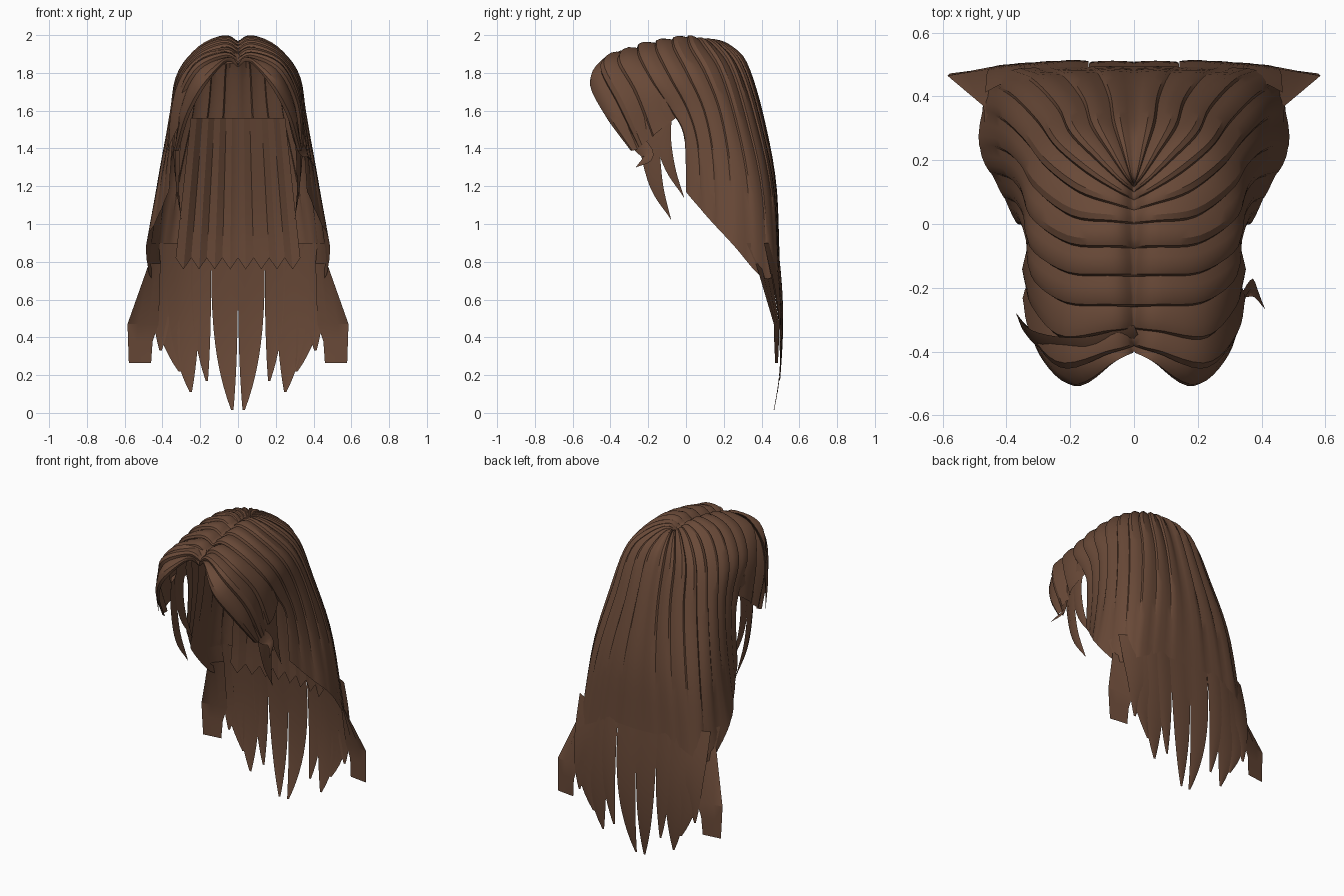
import bpy, bmesh, math
from mathutils import Vector

if "Cube" in bpy.data.objects:
    bpy.data.objects.remove(bpy.data.objects["Cube"])

brown = bpy.data.materials.new("chestnut hair")
brown.diffuse_color = (0.141, 0.067, 0.039, 1)
brown.use_nodes = True
brown.node_tree.nodes["Principled BSDF"].inputs["Base Color"].default_value = brown.diffuse_color


def finish(name, verts, faces, mirror=True, angle=35):
    me = bpy.data.meshes.new(name)
    me.from_pydata(verts, [], faces)
    me.materials.append(brown)
    ob = bpy.data.objects.new(name, me)
    bpy.context.collection.objects.link(ob)
    if mirror:
        ob.modifiers.new("mirror", 'MIRROR').merge_threshold = 0.002
    bpy.ops.object.select_all(action='DESELECT')
    ob.select_set(True)
    bpy.context.view_layer.objects.active = ob
    bpy.ops.object.shade_smooth_by_angle(angle=math.radians(angle))
    return ob


def spline(pts, t):
    """Smooth curve through pts, t from 0 to 1."""
    n = len(pts) - 1
    i = min(int(t * n), n - 1)
    f = t * n - i
    b, c = pts[i], pts[i + 1]
    a = pts[i - 1] if i > 0 else b * 2 - c
    d = pts[i + 2] if i + 2 <= n else c * 2 - b
    return 0.5 * (2 * b + (c - a) * f + (2 * a - 5 * b + 4 * c - d) * f * f
                  + (3 * b - a - 3 * c + d) * f ** 3)


def grid_faces(nu, nv):
    return [(i * nv + j, i * nv + j + 1, (i + 1) * nv + j + 1, (i + 1) * nv + j)
            for i in range(nu - 1) for j in range(nv - 1)]


def strand_shell(name, keys, strands, amp, nv, crown_fade=0, hem_fade=0):
    """Loft through guide strands, with each strand raised as an overlapping lock."""
    steps = [(0, 0), (0.09, 0.7), (0.35, 1), (0.7, 0.6)]
    us = [((s + t) / strands, d) for s in range(strands) for t, d in steps] + [(1, 0)]

    def surf(u, v):
        return spline([spline([k[r] for k in keys], u) for r in range(len(keys[0]))], v)

    verts = []
    for u, d in us:
        for j in range(nv):
            v = j / (nv - 1)
            du = surf(min(u + .01, 1), v) - surf(max(u - .01, 0), v)
            dv = surf(u, min(v + .01, 1)) - surf(u, max(v - .01, 0))
            n = dv.cross(du).normalized()
            start = 0.5 * (1 - crown_fade * min(1, 2 * u))
            fade = min(1, start + v * (3 - crown_fade * u)) * (1 - hem_fade * max(0, v - .45) / .55)
            p = surf(u, v) + n * amp * d * fade
            p.x = 0 if j == 0 else max(p.x, 0)
            verts.append(p)
    return finish(name, verts, grid_faces(len(us), nv), angle=30)


def guide(y, z, *pts, rise=.028):
    """Strand rising from the sunken parting at y, z and falling through pts."""
    crest = (pts[0][0] * .35, y + (pts[0][1] - y) * .3, z + rise)
    return [Vector((0, y, z)), Vector(crest)] + [Vector(p) for p in pts]


# Main hair: guide strands from the front of the parting round to the back
guides = [
    guide(-.26, 1.91, (.21, -.25, 1.88), (.305, -.18, 1.75), (.322, -.08, 1.6),
          (.345, -.01, 1.46), (.365, 0, 1.17)),
    guide(-.12, 1.94, (.2, -.11, 1.915), (.31, -.04, 1.78), (.338, .05, 1.6),
          (.375, .1, 1.38), (.425, .12, 1.03)),
    guide(0, 1.96, (.19, .02, 1.93), (.3, .1, 1.79), (.35, .18, 1.58),
          (.41, .23, 1.28), (.483, .24, .9)),
    guide(.06, 1.95, (.16, .13, 1.935), (.26, .21, 1.81), (.325, .29, 1.55),
          (.4, .365, 1.2), (.462, .4, .72)),
    guide(.1, 1.945, (.12, .2, 1.93), (.2, .28, 1.82), (.24, .36, 1.58),
          (.32, .445, 1.2), (.39, .478, .74)),
    guide(.12, 1.94, (.06, .23, 1.93), (.1, .31, 1.83), (.12, .392, 1.58),
          (.165, .466, 1.22), (.21, .49, .82))]
guides.append([Vector((0, p.y + .004, p.z)) for p in guides[-1]])
strand_shell("main_hair", guides, 9, .02, 28, .9, .85)

# Curtain fringe, swept to each side of the parting
strand_shell("fringe", [
    guide(-.39, 1.83, (.17, -.5, 1.735), (.26, -.425, 1.57), (.315, -.29, 1.385)),
    guide(-.38, 1.85, (.21, -.45, 1.81), (.3, -.36, 1.63), (.325, -.25, 1.4)),
    guide(-.33, 1.88, (.22, -.36, 1.85), (.305, -.27, 1.69), (.33, -.18, 1.46)),
    guide(-.23, 1.895, (.2, -.2, 1.87), (.3, -.11, 1.74), (.325, -.055, 1.56)),
], 3, .022, 22)


def back_tip(name, left, right, tip, tip_z, cols=5, rows=16):
    """Flat lock between left and right that tapers to a tip at tip_z."""
    verts = []
    for i in range(cols):
        s = 1 - i / (cols - 1)
        for j in range(rows):
            v = j / (rows - 1)
            x = left + (right - left) * s
            x += (tip + (s - .5) * .012 - x) * v ** 3.2
            y = .483 + .022 * math.sin(math.pi * v) + .012 * v - .05 * max(0, .17 - tip_z) * 4 * v ** 4
            y += .012 * s * (1 - s) - (1 - v) * max(0, x - .2) ** 2
            verts.append((max(x, 0), y, .9 + (tip_z - .9) * v))
    finish(name, verts, grid_faces(cols, rows))


# Tapered tips across the bottom of the back
back_tip("centre_tip", 0, .142, .03, .015)
back_tip("narrow_tip", .142, .25, .165, .17)
back_tip("middle_tip", .2, .38, .25, .11)
back_tip("outer_tip", .31, .465, .31, .22)
back_tip("edge_tip", .34, .465, .41, .33)

# Blunt flared panel at each bottom corner: z, inner x, outer x, inner y, outer y
panel = [(.9, .42, .468, .43, .32), (.79, .41, .472, .445, .37), (.47, .42, .585, .492, .465),
         (.38, .452, .582, .492, .467), (.265, .46, .578, .487, .472)]
verts = [(xi + (xo - xi) * s, yi + (yo - yi) * s, z)
         for s in (1, .66, .33, 0) for z, xi, xo, yi, yo in panel]
finish("flared_panel", verts, grid_faces(4, len(panel)), angle=20)

# Inner layer behind the neck, with a jagged lower edge
verts, cols, rows = [], 9, 9
for i in range(cols):
    s = i / (cols - 1)
    for j in range(rows):
        v = j / (rows - 1)
        z = 1.56 - v * (.74 + (.06 if i % 2 else 0))
        y = .365 + .11 * math.sin(v * math.pi / 2) - .08 * s * s - .008 * (i % 2)
        verts.append(((.25 + .08 * v) * s, y, z))
finish("inner_layer", verts, grid_faces(cols, rows), angle=15)


def loose_lock(name, path, mirror=True):
    """Lens-shaped lock along a path of x, y, z, width, facing away from the head."""
    path = [Vector(p) for p in path]
    n = 5 * (len(path) - 1) + 1
    verts, faces = [], []
    for j in range(n):
        t = j / (n - 1)
        q = spline(path, t)
        p, w = q.to_3d(), max(q[3], .002)
        tan = (spline(path, min(t + .02, 1)) - spline(path, max(t - .02, 0))).to_3d().normalized()
        out = p - Vector((0, -.1, min(p.z, 1.65)))
        out = (out - tan * out.dot(tan)).normalized()
        side = tan.cross(out)
        verts += [p + side * w / 2, p + out * w * .14, p - side * w / 2, p - out * w * .06]
    for j in range(n - 1):
        for k in range(4):
            a, b = 4 * j + k, 4 * j + (k + 1) % 4
            faces.append((a, a + 4, b + 4, b))
    faces += [(0, 1, 2, 3), tuple(4 * n - 1 - k for k in range(4))]
    ob = finish(name, verts, faces, mirror, 50)
    bm = bmesh.new()
    bm.from_mesh(ob.data)
    bmesh.ops.recalc_face_normals(bm, faces=bm.faces)
    bm.to_mesh(ob.data)
    bm.free()


# Loose face-framing locks
loose_lock("long_face_lock", [(.31, -.21, 1.6, .12), (.32, -.195, 1.42, .11),
                              (.318, -.155, 1.2, .07), (.3, -.08, 1.025, 0)])
loose_lock("short_face_lock", [(.315, -.12, 1.66, .12), (.328, -.125, 1.48, .09),
                               (.33, -.085, 1.3, .055), (.315, -.01, 1.14, 0)])
# One-sided flicks
loose_lock("curled_flick", [(.29, -.35, 1.6, .1), (.32, -.26, 1.44, .09),
                            (.365, -.2, 1.36, .06), (.41, -.265, 1.3, 0)], False)
loose_lock("swept_flick", [(.01, -.34, 1.88, .07), (-.14, -.395, 1.87, .12), (-.265, -.385, 1.75, .13),
                           (-.33, -.335, 1.56, .1), (-.37, -.28, 1.4, 0)], False)
